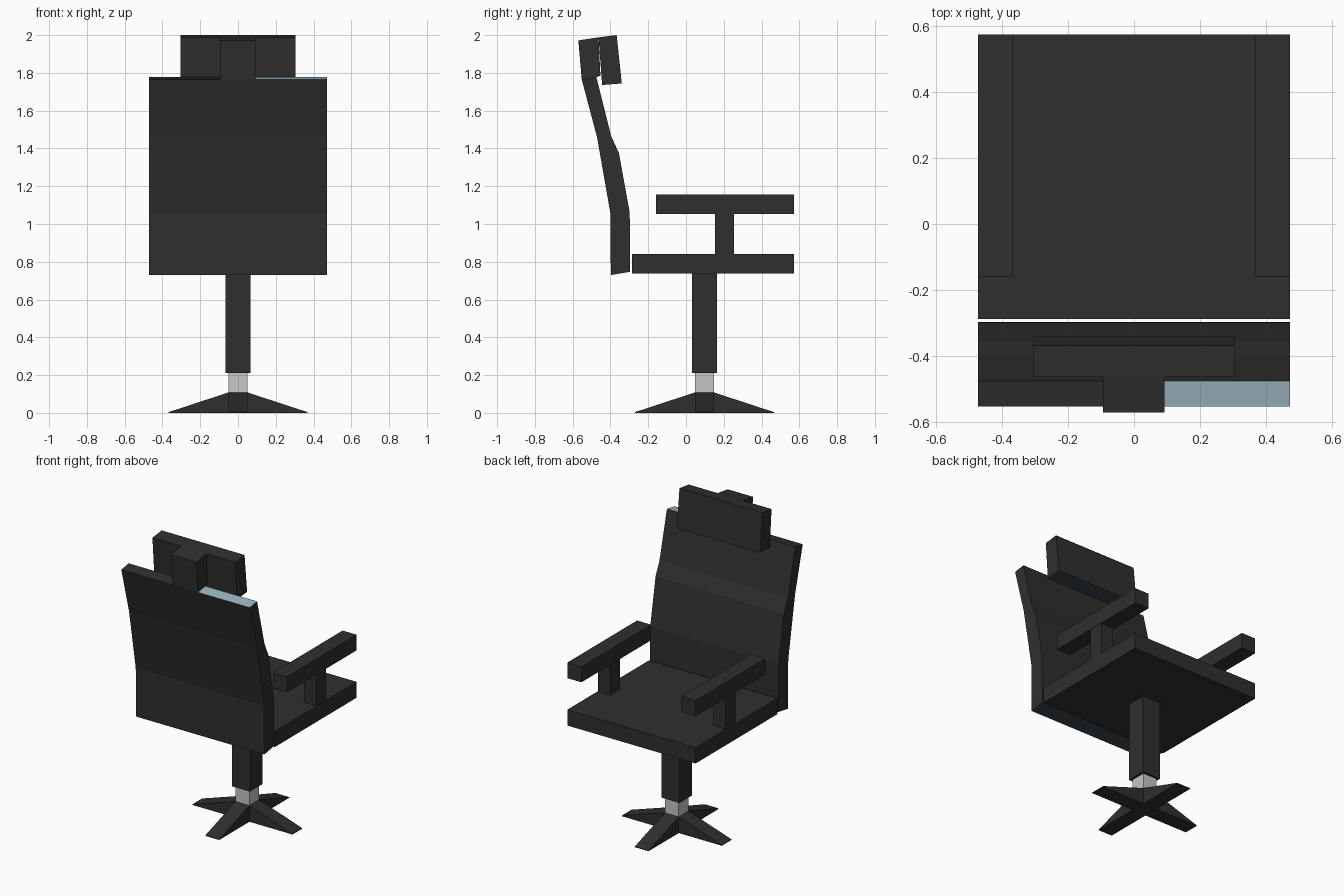
import bpy, bmesh

if "Cube" in bpy.data.objects:
    bpy.data.objects.remove(bpy.data.objects["Cube"])


def material(name, rgb):
    m = bpy.data.materials.new(name)
    m.diffuse_color = (*rgb, 1)
    m.use_nodes = True
    m.node_tree.nodes["Principled BSDF"].inputs["Base Color"].default_value = m.diffuse_color
    return m


BLACK = material("black_leather", (0.028, 0.028, 0.028))
SILVER = material("silver_metal", (0.54, 0.57, 0.56))
PALE = material("pale_blue", (0.33, 0.46, 0.52))
NAVY = material("dark_blue", (0.04, 0.055, 0.075))


def prism(name, profile, x_cuts, mats=(BLACK,)):
    """Extrude a closed (y, z) profile along x through the given stations."""
    bm = bmesh.new()
    rings = [[bm.verts.new((x, y, z)) for y, z in profile] for x in x_cuts]
    n = len(profile)
    for a, b in zip(rings, rings[1:]):
        for i in range(n):
            j = (i + 1) % n
            bm.faces.new((a[i], a[j], b[j], b[i]))
    bm.faces.new(rings[0])
    bm.faces.new(rings[-1])
    bmesh.ops.recalc_face_normals(bm, faces=bm.faces)
    me = bpy.data.meshes.new(name)
    bm.to_mesh(me)
    bm.free()
    for m in mats:
        me.materials.append(m)
    ob = bpy.data.objects.new(name, me)
    bpy.context.collection.objects.link(ob)
    return ob


def box(name, x0, x1, y0, y1, z0, z1, mat=BLACK):
    return prism(name, [(y0, z0), (y1, z0), (y1, z1), (y0, z1)], (x0, x1), (mat,))


# Seat and armrests
box("seat", -0.472, 0.472, -0.287, 0.573, 0.737, 0.842)
for side, s in (("left", -1), ("right", 1)):
    x0, x1 = sorted((s * 0.368, s * 0.472))
    box(side + "_armrest", x0, x1, -0.16, 0.573, 1.052, 1.155)
    p0, p1 = sorted((s * 0.38, s * 0.47))
    box(side + "_armrest_post", p0, p1, 0.153, 0.254, 0.842, 1.052)

# Bent backrest, with a pale top panel on one side and a blue underside
back = prism("backrest", [
    (-0.398, 0.73), (-0.296, 0.747), (-0.298, 1.062), (-0.355, 1.375),
    (-0.396, 1.465), (-0.474, 1.777), (-0.552, 1.765), (-0.471, 1.46),
    (-0.4, 1.055)], (-0.472, -0.094, 0.092, 0.472), (BLACK, PALE, NAVY))
for f in back.data.polygons:
    if f.normal.z > 0.8 and f.center.z > 1.7 and f.center.x > 0.1:
        f.material_index = 1
    elif f.normal.z < -0.8:
        f.material_index = 2

# Headrest cushion and the neck block behind it
prism("neck_block", [(-0.552, 1.765), (-0.474, 1.777), (-0.453, 1.785),
                     (-0.463, 1.988), (-0.57, 1.972)], (-0.094, 0.092))
head = prism("headrest", [(-0.444, 1.736), (-0.34, 1.744), (-0.367, 2.0),
                          (-0.463, 1.988)], (-0.305, 0.305), (BLACK, NAVY))
for f in head.data.polygons:
    if f.normal.z < -0.8:
        f.material_index = 1

# Column and silver lift
CY = 0.098
box("column", -0.067, 0.065, CY - 0.066, CY + 0.066, 0.21, 0.737)
box("gas_lift", -0.051, 0.051, CY - 0.051, CY + 0.051, 0.108, 0.21, SILVER)

# Four wedge legs around a square hub
box("base_hub", -0.051, 0.051, CY - 0.051, CY + 0.051, 0.0, 0.108)
for i in range(4):
    leg = prism(f"base_leg_{i + 1}", [(0.051, 0), (0.368, 0), (0.368, 0.004),
                                      (0.051, 0.108)], (-0.051, 0.051))
    leg.location.y = CY
    leg.rotation_euler.z = i * 1.5707963
